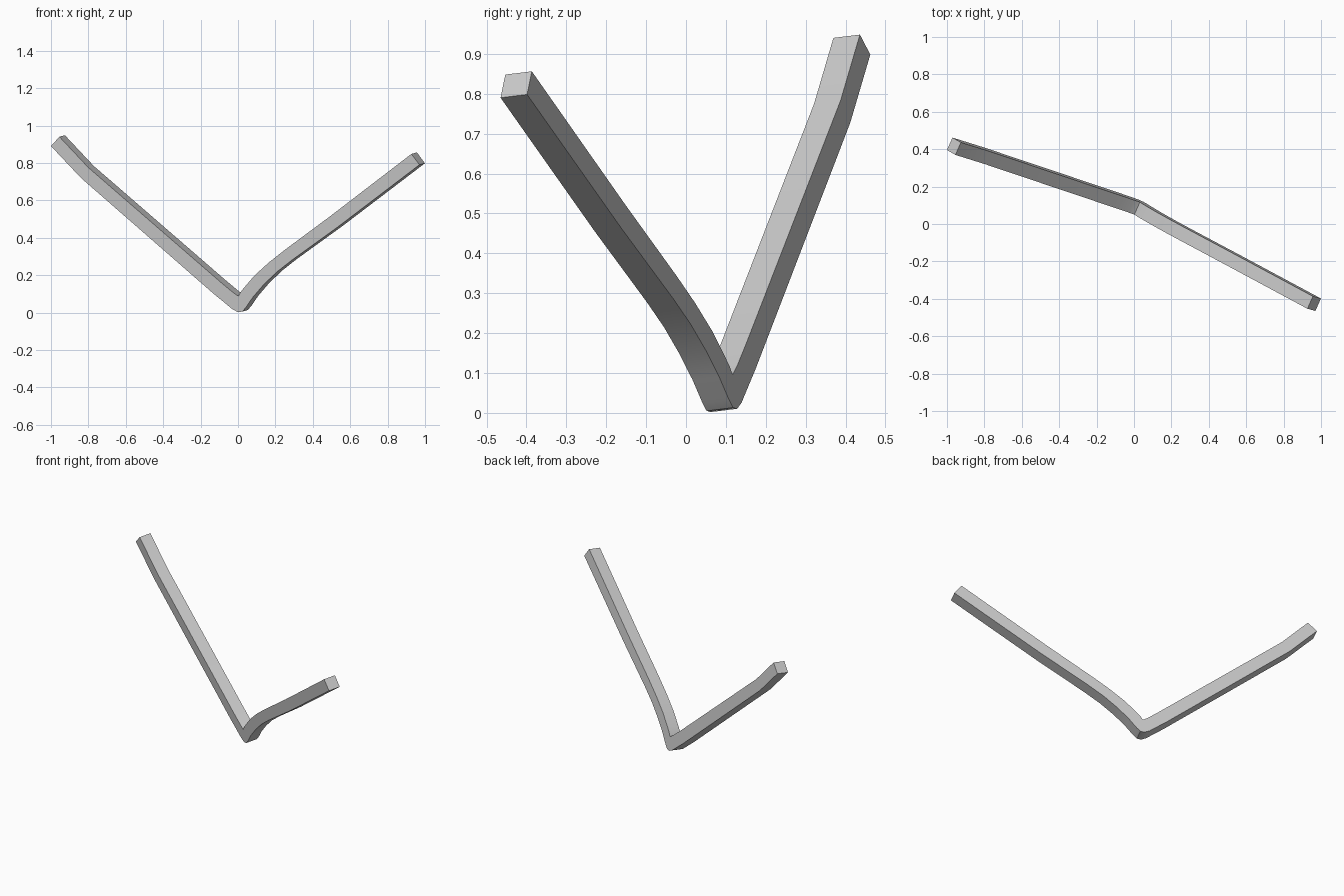
import bpy, bmesh
from mathutils import Vector

if "Cube" in bpy.data.objects:
    bpy.data.objects.remove(bpy.data.objects["Cube"])

# The bar bends within one tilted plane: y follows from x and z
def on_plane(x, z):
    return Vector((x, 0.062 - 0.443 * x - 0.123 * z, z))

# Sideways thickness, square to that plane
width = Vector((0.0295, 0.0665, 0.0082))

# Cross-stations along the bar: (lower x, lower z, upper x, upper z)
stations = [
    (-1.0, 0.89, -0.955, 0.94),
    (-0.84, 0.72, -0.80, 0.775),
    (-0.13, 0.10, -0.09, 0.16),
    (-0.065, 0.047, -0.03, 0.11),
    (-0.03, 0.018, -0.005, 0.092),
    (0.0, 0.002, 0.002, 0.088),
    (0.022, 0.005, 0.006, 0.095),
    (0.04, 0.025, 0.012, 0.107),
    (0.08, 0.083, 0.034, 0.135),
    (0.135, 0.147, 0.088, 0.198),
    (0.205, 0.215, 0.165, 0.268),
    (0.285, 0.278, 0.25, 0.335),
    (0.53, 0.455, 0.49, 0.513),
    (0.97, 0.79, 0.927, 0.848),
]

# Square-section bent bar
bm = bmesh.new()
rings = []
for lx, lz, ux, uz in stations:
    low, up = on_plane(lx, lz), on_plane(ux, uz)
    rings.append([bm.verts.new(p) for p in (low, low + width, up + width, up)])
for a, b in zip(rings, rings[1:]):
    for i in range(4):
        j = (i + 1) % 4
        bm.faces.new((a[i], a[j], b[j], b[i]))
bm.faces.new(rings[0])
bm.faces.new(rings[-1])
bmesh.ops.recalc_face_normals(bm, faces=bm.faces)
mesh = bpy.data.meshes.new("bent_bar")
bm.to_mesh(mesh)
bm.free()
bar = bpy.data.objects.new("bent_bar", mesh)
bpy.context.collection.objects.link(bar)

# Smooth bends, crisp long edges
bpy.context.view_layer.objects.active = bar
bar.select_set(True)
bpy.ops.object.shade_smooth_by_angle(angle=0.6)
